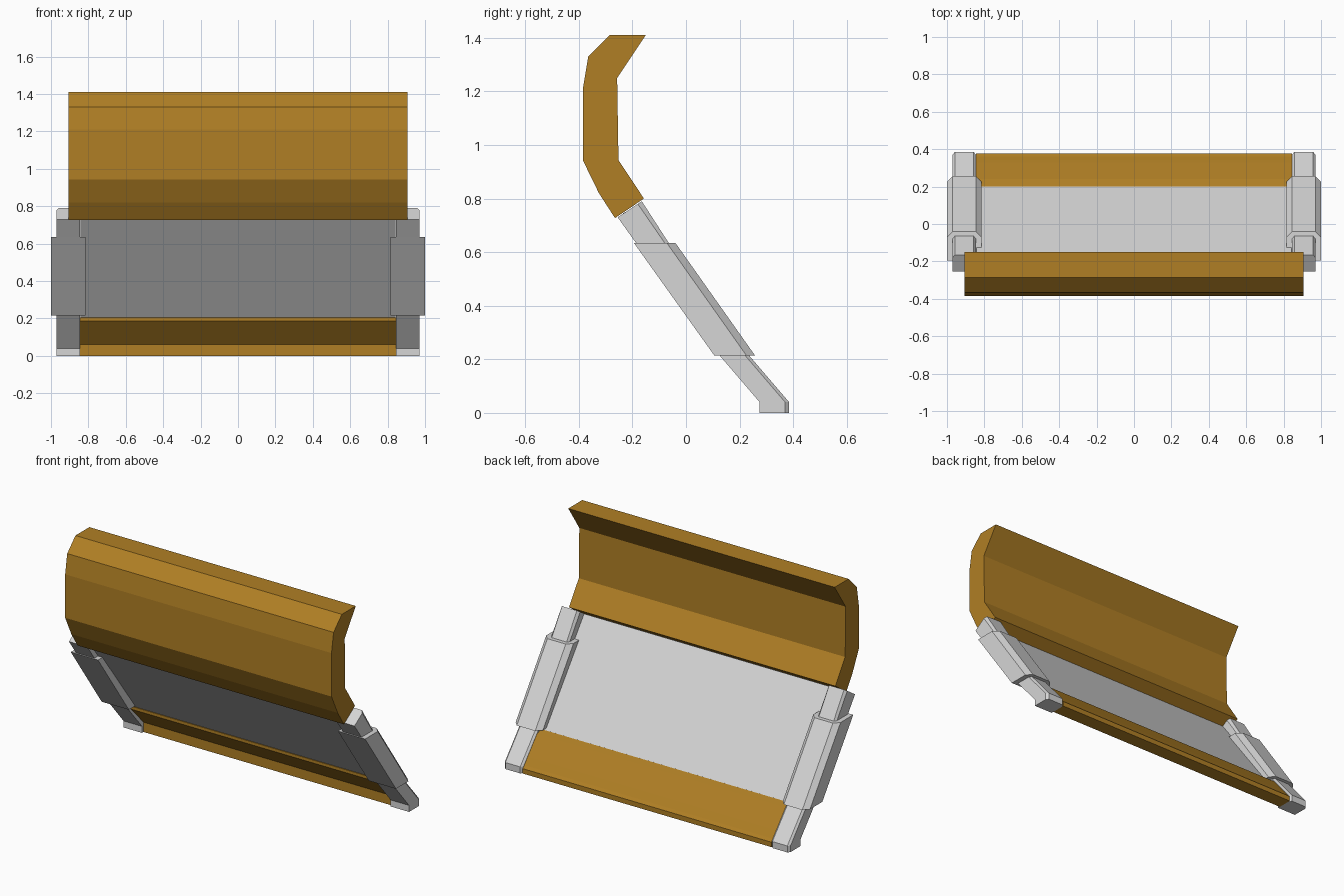
import bpy, bmesh

if "Cube" in bpy.data.objects:
    bpy.data.objects.remove(bpy.data.objects["Cube"])


def material(name, rgb):
    m = bpy.data.materials.new(name)
    m.diffuse_color = (*rgb, 1)
    m.use_nodes = True
    m.node_tree.nodes["Principled BSDF"].inputs["Base Color"].default_value = m.diffuse_color
    return m


AMBER = material("amber", (0.434, 0.212, 0.018))
GREY = material("light grey", (0.67, 0.67, 0.67))


def loft(name, rings, mat):
    """Skin a list of equal-length point rings and cap both ends."""
    bm = bmesh.new()
    vs = [[bm.verts.new(p) for p in ring] for ring in rings]
    n = len(vs[0])
    for a, b in zip(vs, vs[1:]):
        for i in range(n):
            j = (i + 1) % n
            bm.faces.new((a[i], a[j], b[j], b[i]))
    bm.faces.new(vs[0][::-1])
    bm.faces.new(vs[-1])
    bmesh.ops.recalc_face_normals(bm, faces=bm.faces)
    me = bpy.data.meshes.new(name)
    bm.to_mesh(me)
    bm.free()
    me.materials.append(mat)
    ob = bpy.data.objects.new(name, me)
    bpy.context.collection.objects.link(ob)
    return ob


def extrude(name, profile, half, mat):
    """Side profile (y, z) extruded symmetrically along x."""
    return loft(name, [[(s * half, y, z) for y, z in profile] for s in (-1, 1)], mat)


def sloped_bar(name, x0, x1, sections, cx, cy, mat):
    """Leaning bar with chamfered back corners.
    Each section: front y, front z, back y, back z."""
    rings = []
    for yf, zf, yb, zb in sections:
        t = 1 - cy / (yb - yf)
        ys, zs = yf + (yb - yf) * t, zf + (zb - zf) * t
        rings.append([(x0, yf, zf), (x1, yf, zf), (x1, ys, zs),
                      (x1 - cx, yb, zb), (x0 + cx, yb, zb), (x0, ys, zs)])
    return loft(name, rings, mat)


# Curved upper hood
extrude("upper_hood", [
    (-0.15, 1.41), (-0.285, 1.41), (-0.365, 1.33), (-0.385, 1.21),
    (-0.385, 0.943), (-0.325, 0.82), (-0.265, 0.727), (-0.157, 0.80),
    (-0.252, 0.943), (-0.257, 1.25)], 0.905, AMBER)

# Thin sloped centre panel
extrude("centre_panel", [
    (-0.215, 0.755), (0.205, 0.198), (0.183, 0.192), (-0.235, 0.745)], 0.843, GREY)

# Lower stepped lip
extrude("lower_lip", [
    (0.29, 0), (0.378, 0), (0.378, 0.03), (0.362, 0.045), (0.33, 0.085),
    (0.24, 0.19), (0.20, 0.205), (0.168, 0.205), (0.168, 0.187), (0.29, 0.06)],
    0.845, AMBER)

# Side rails and their thicker sleeves, mirrored left and right
for side, s in (("left", -1), ("right", 1)):
    rail = [(0.275, 0, 0.385, 0), (0.275, 0.04, 0.385, 0.04),
            (0.125, 0.215, 0.235, 0.215), (-0.187, 0.635, -0.065, 0.635),
            (-0.255, 0.73, -0.165, 0.79)]
    sleeve = [(0.105, 0.215, 0.257, 0.215), (-0.195, 0.635, -0.04, 0.635)]
    bars = (sloped_bar(side + "_rail", 0.845, 0.97, rail, 0.012, 0.015, GREY),
            sloped_bar(side + "_sleeve", 0.815, 1.0, sleeve, 0.03, 0.032, GREY))
    if s < 0:
        for ob in bars:
            for v in ob.data.vertices:
                v.co.x *= -1
            ob.data.flip_normals()
